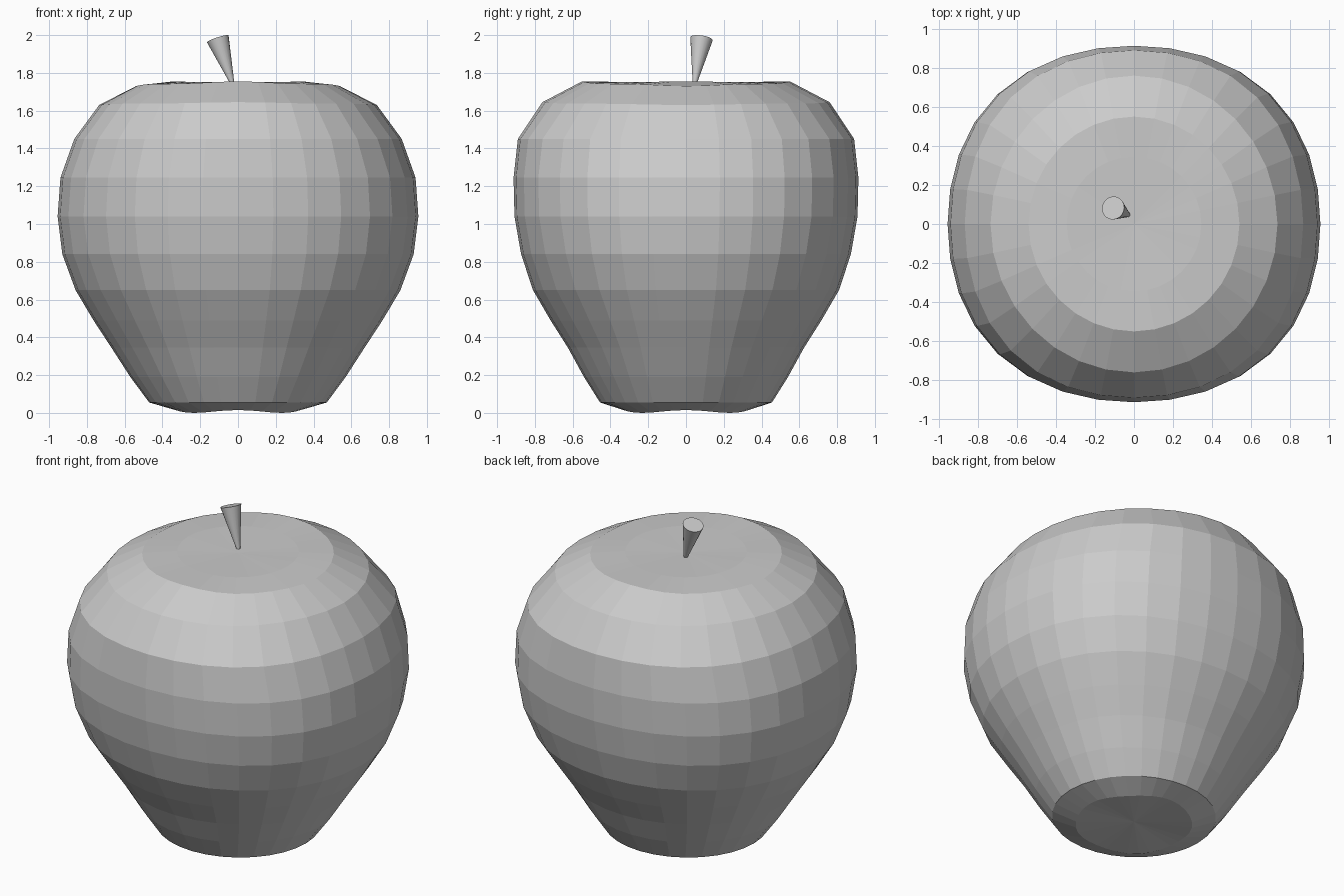
import bpy, bmesh, math
from mathutils import Vector

if "Cube" in bpy.data.objects:
    bpy.data.objects.remove(bpy.data.objects["Cube"])

SIDES = 32


def make_object(name, bm):
    bmesh.ops.recalc_face_normals(bm, faces=bm.faces)
    mesh = bpy.data.meshes.new(name)
    bm.to_mesh(mesh)
    bm.free()
    obj = bpy.data.objects.new(name, mesh)
    bpy.context.collection.objects.link(obj)
    return obj


# Apple rings: x radius, y radius, z on x axis, z on y axis, z on diagonal, squareness
rings = [
    (0.33, 0.33, 0.015, 0.015, 0.000, 0.0),
    (0.47, 0.455, 0.055, 0.055, 0.055, 0.0),
    (0.57, 0.54, 0.19, 0.19, 0.19, 0.0),
    (0.67, 0.625, 0.345, 0.345, 0.345, 0.005),
    (0.765, 0.717, 0.49, 0.49, 0.49, 0.01),
    (0.86, 0.81, 0.65, 0.65, 0.65, 0.02),
    (0.93, 0.873, 0.84, 0.84, 0.84, 0.03),
    (0.955, 0.908, 1.04, 1.04, 1.04, 0.035),
    (0.94, 0.913, 1.245, 1.245, 1.245, 0.035),
    (0.867, 0.89, 1.45, 1.45, 1.45, 0.03),
    (0.735, 0.76, 1.63, 1.645, 1.637, 0.0),
    (0.54, 0.55, 1.73, 1.755, 1.742, 0.0),
    (0.345, 0.345, 1.755, 1.752, 1.752, 0.0),
]

# Apple body: lofted rings closed by shallow fans at both ends
bm = bmesh.new()
loops = []
for rx, ry, zx, zy, zd, sq in rings:
    loop = []
    for i in range(SIDES):
        a = math.tau * i / SIDES
        d = math.sin(2 * a) ** 2
        k = 1 + sq * d
        z = (zx * math.cos(a) ** 2 + zy * math.sin(a) ** 2) * (1 - d) + zd * d
        loop.append(bm.verts.new((rx * k * math.cos(a), ry * k * math.sin(a), z)))
    loops.append(loop)
bottom = bm.verts.new((0, 0, 0.02))
top = bm.verts.new((0, 0, 1.745))
for i in range(SIDES):
    j = (i + 1) % SIDES
    for lo, hi in zip(loops, loops[1:]):
        bm.faces.new((lo[i], lo[j], hi[j], hi[i]))
    bm.faces.new((bottom, loops[0][j], loops[0][i]))
    bm.faces.new((top, loops[-1][i], loops[-1][j]))
make_object("apple_body", bm)

# Stem: tilted tapered cylinder, widest at its tip
base, tip = Vector((-0.027, 0.045, 1.735)), Vector((-0.107, 0.082, 1.98))
axis = tip - base
bm = bmesh.new()
bmesh.ops.create_cone(bm, cap_ends=True, segments=20, radius1=0.009,
                      radius2=0.06, depth=axis.length)
stem = make_object("stem", bm)
stem.location = (base + tip) / 2
stem.rotation_mode = 'QUATERNION'
stem.rotation_quaternion = Vector((0, 0, 1)).rotation_difference(axis)
stem.data.shade_smooth()
bpy.context.view_layer.objects.active = stem
stem.select_set(True)
bpy.ops.object.shade_smooth_by_angle(angle=math.radians(40))
